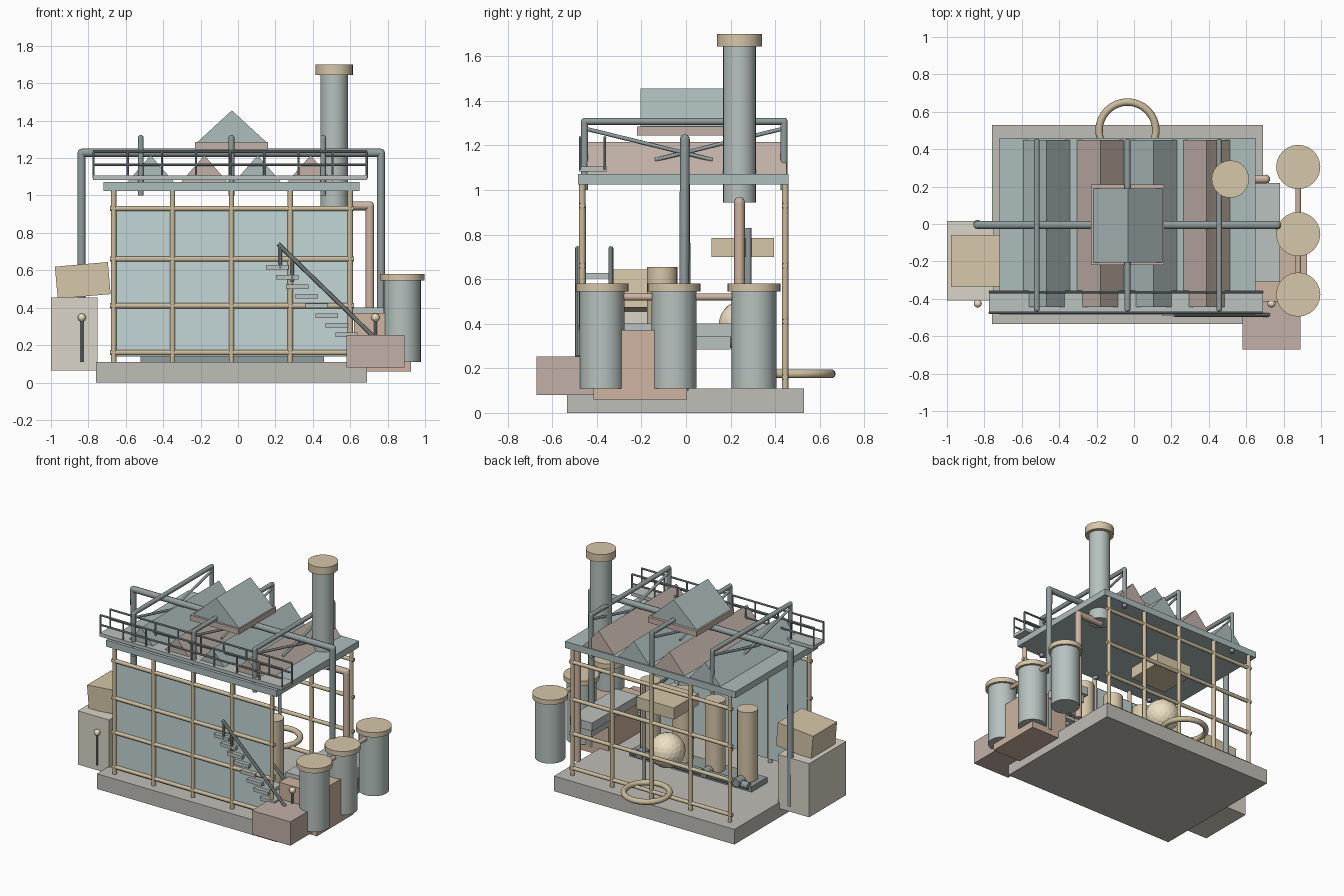
import bpy, math
from mathutils import Vector

if "Cube" in bpy.data.objects:
    bpy.data.objects.remove(bpy.data.objects["Cube"])

COLORS = dict(
    stone=(.53, .51, .47), roof=(.42, .51, .51), glass=(.55, .67, .67), tan=(.68, .57, .40),
    bronze=(.60, .50, .33), brown=(.54, .44, .39), copper=(.62, .46, .36), steel=(.29, .34, .34),
    deck=(.50, .54, .52), tank=(.47, .54, .52), crate=(.70, .66, .57), cream=(.85, .75, .55))
MATS = {}
for n, c in COLORS.items():
    MATS[n] = bpy.data.materials.new(n)
    MATS[n].diffuse_color = (*c, 1)


def finish(name, mat):
    o = bpy.context.object
    o.name = name
    o.data.materials.append(MATS[mat])
    return o


def box(name, mat, x, y, z, tilt=0):
    """Box from (min, max) ranges, optionally tilted about y."""
    mid = [(a + b) / 2 for a, b in (x, y, z)]
    bpy.ops.mesh.primitive_cube_add(size=1, location=mid)
    o = finish(name, mat)
    o.scale = [b - a for a, b in (x, y, z)]
    o.rotation_euler.y = tilt
    return o


def rod(name, mat, a, b, r, sides=10):
    """Cylinder between two points."""
    a, b = Vector(a), Vector(b)
    d = b - a
    bpy.ops.mesh.primitive_cylinder_add(vertices=sides, radius=r, depth=d.length, location=(a + b) / 2)
    o = finish(name, mat)
    o.rotation_euler = d.to_track_quat('Z', 'Y').to_euler()
    bpy.ops.object.shade_smooth_by_angle(angle=math.radians(40))
    return o


def pipe(name, mat, pts, r):
    """Chain of rods with ball elbows."""
    for a, b in zip(pts, pts[1:]):
        rod(name, mat, a, b, r)
    for p in pts[1:-1]:
        bpy.ops.mesh.primitive_uv_sphere_add(segments=10, ring_count=6, radius=r, location=p)
        finish(name + "_elbow", mat)


def gable(name, mat, x, half, y0, y1, z0, z1):
    """Triangular prism with its ridge along y."""
    v = [(x + dx, y, z) for y in (y0, y1) for dx, z in ((-half, z0), (half, z0), (0, z1))]
    me = bpy.data.meshes.new(name)
    me.from_pydata(v, [], [(0, 1, 2), (5, 4, 3), (0, 3, 4, 1), (1, 4, 5, 2), (2, 5, 3, 0)])
    o = bpy.data.objects.new(name, me)
    bpy.context.collection.objects.link(o)
    me.materials.append(MATS[mat])


# Base and roof slabs
box("base_slab", "stone", (-.76, .69), (-.535, .53), (0, .11))
box("roof_slab", "roof", (-.72, .65), (-.485, .46), (1.025, 1.072))

# Front and back frames, glass on the front only
COLS = [-.665, -.35, -.035, .28, .60]
ROWS = [.16, .41, .66, .93]
for y in (-.466, .445):
    for x in COLS:
        rod("frame_post", "bronze", (x, y, .11), (x, y, 1.03), .015)
    for z in ROWS:
        rod("frame_rail", "bronze", (-.685, y, z), (.62, y, z), .014)
for a, b in zip(COLS, COLS[1:]):
    for c, d in zip(ROWS, ROWS[1:]):
        box("glass_panel", "glass", (a + .008, b - .008), (-.464, -.448), (c - .02, d))

# Roof gables and raised skylight
for i, x in enumerate((-.467, -.18, .105, .388)):
    gable("roof_gable", ("roof", "brown")[i % 2], x, .126, -.445, .45, 1.07, 1.215)
box("skylight_curb", "brown", (-.23, .16), (-.22, .21), (1.245, 1.285))
gable("skylight", "roof", -.033, .187, -.205, .19, 1.283, 1.455)

# Roof portals with diagonal braces
for x in (-.52, -.035, .455):
    pipe("roof_portal", "steel", [(x, -.455, 1.0), (x, -.455, 1.308), (x, .44, 1.308), (x, .44, 1.0)], .016)
    rod("portal_brace", "steel", (x, -.45, 1.275), (x, .12, 1.135), .009)
    rod("portal_brace", "steel", (x, .435, 1.275), (x, -.14, 1.135), .009)

# Long pipe over the roof, down on both sides
pipe("main_pipe", "steel", [(-.837, 0, .1), (-.837, -.005, 1.228), (.765, -.005, 1.228), (.765, -.01, .1)], .022)

# Roof walkway
box("walkway_deck", "deck", (-.775, .69), (-.48, -.355), (1.082, 1.106))
for y in (-.474, -.364):
    for z in (1.165, 1.235):
        rod("walkway_rail", "steel", (-.775, y, z), (.69, y, z), .007, 8)
    for i in range(9):
        x = -.772 + i * .1825
        rod("walkway_post", "steel", (x, y, 1.09), (x, y, 1.235), .006, 8)

# Chimney and copper outlet
rod("chimney", "tank", (.515, .24, .945), (.515, .24, 1.65), .074, 24)
rod("chimney_cap", "tan", (.515, .24, 1.645), (.515, .24, 1.70), .1, 24)
pipe("copper_pipe", "copper", [(.5, .24, .945), (.705, .24, .945), (.705, .24, .11)], .024)

# Three outdoor tanks and their link pipe
for y in (-.377, -.054, .305):
    rod("tank", "tank", (.878, y, .11), (.878, y, .55), .1, 24)
    rod("tank_lid", "tan", (.878, y, .545), (.878, y, .58), .118, 24)
rod("tank_link", "copper", (.878, -.377, .52), (.878, .305, .52), .016)

# Right side blocks
box("pump_block", "copper", (.62, .925), (-.415, .005), (.06, .372))
box("landing_block", "brown", (.58, .89), (-.67, -.38), (.08, .253))
box("side_ledge", "deck", (.60, .78), (-.31, .22), (.34, .40))
box("side_ledge_support", "tank", (.62, .76), (-.28, .20), (.285, .34))

# Left side crates
box("large_crate", "crate", (-1.0, -.75), (-.41, .015), (.065, .455))
box("small_crate", "tan", (-.972, -.688), (-.335, -.06), (.46, .632), math.radians(-5))

# Staircase
for i in range(8):
    t = i / 7
    x, z = .21 + .37 * t, .615 - .36 * t
    box("stair_tread", "deck", (x - .06, x + .06), (-.492, -.33), (z - .012, z + .012))
for y in (-.486, -.337):
    rod("stair_handrail", "steel", (.215, y, .74), (.72, y, .25), .011, 8)
    rod("stair_post", "steel", (.225, y, .61), (.225, y, .735), .009, 8)
    rod("stair_post", "steel", (.29, y, .54), (.29, y, .67), .009, 8)

# Lamps
for x in (-.835, .735):
    rod("lamp_post", "steel", (x, -.425, .11), (x, -.425, .34), .008, 8)
    bpy.ops.mesh.primitive_uv_sphere_add(segments=12, ring_count=8, radius=.022, location=(x, -.425, .347))
    finish("lamp_ball", "cream")

# Indoor machinery
box("machine_bed", "steel", (-.52, .46), (-.19, -.01), (.11, .15))
for x in (-.42, -.16, .10, .36):
    rod("boiler", "tan", (x, -.107, .14), (x, -.107, .655), .069, 20)
    rod("boiler_drain", "steel", (x, -.1, .165), (x, .03, .165), .03, 12)
rod("drain_manifold", "steel", (-.50, -.01, .15), (.44, -.01, .15), .025, 12)
box("overhead_duct", "tan", (-.18, .12), (.115, .395), (.70, .785))
rod("duct_post", "steel", (.14, .28, .11), (.14, .28, .83), .013)
bpy.ops.mesh.primitive_ico_sphere_add(subdivisions=3, radius=.12, location=(-.035, .265, .39))
finish("round_vessel", "cream")

# Ring at the back
bpy.ops.mesh.primitive_torus_add(major_radius=.152, minor_radius=.02, major_segments=32, minor_segments=10,
                                 location=(-.035, .50, .175))
finish("back_ring", "bronze")
bpy.ops.object.shade_smooth_by_angle(angle=math.radians(40))

for m in bpy.data.materials:
    if m.users and not m.is_grease_pencil:
        m.use_nodes = True
        m.node_tree.nodes["Principled BSDF"].inputs["Base Color"].default_value = m.diffuse_color
